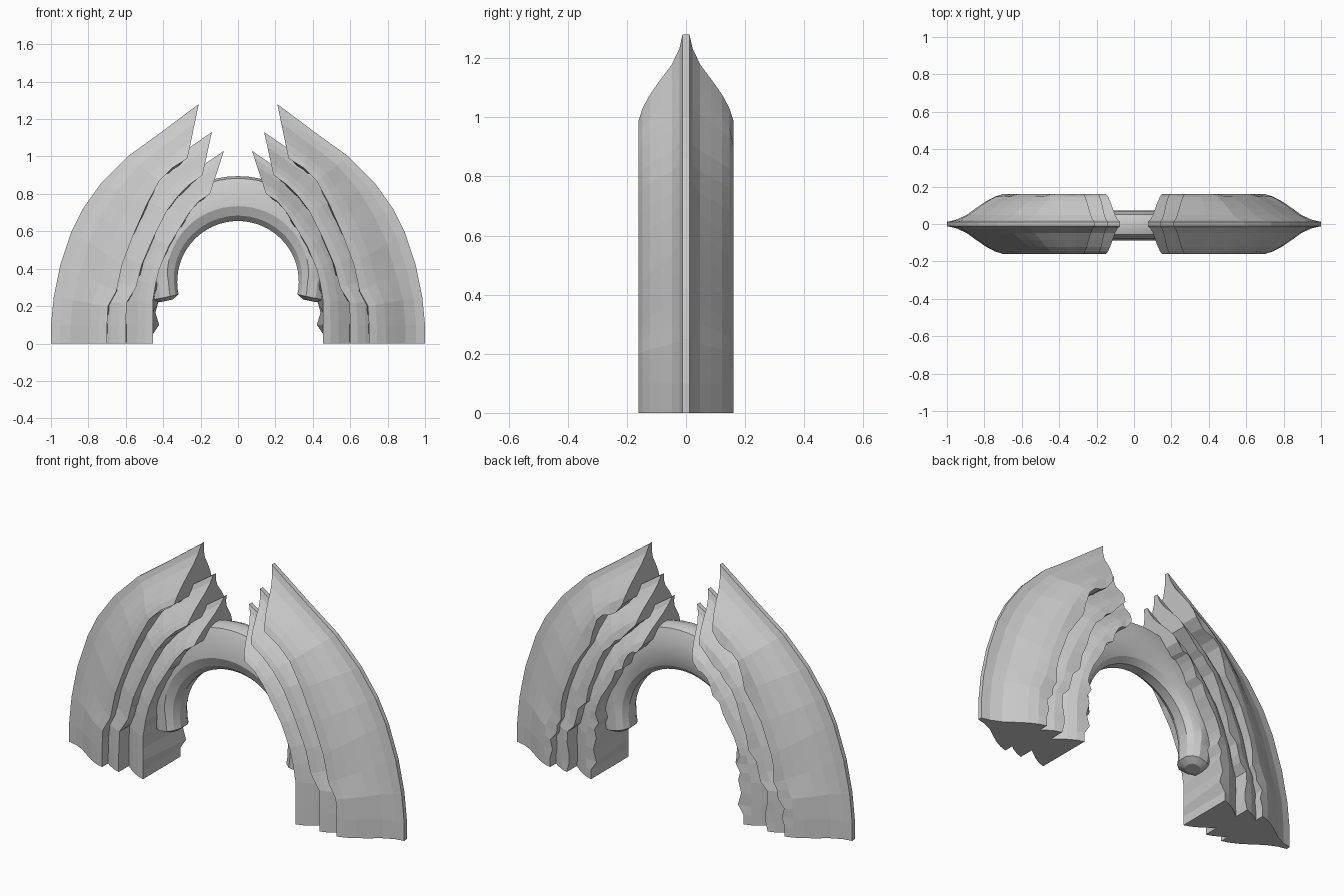
import bpy, bmesh, math, random

random.seed(4)
if "Cube" in bpy.data.objects:
    bpy.data.objects.remove(bpy.data.objects["Cube"])

grey = bpy.data.materials.new("light_grey")
grey.use_nodes = True
grey.diffuse_color = (0.6, 0.6, 0.6, 1)
grey.node_tree.nodes["Principled BSDF"].inputs["Base Color"].default_value = grey.diffuse_color


def loft(name, rings):
    """Skin closed cross-sections, cap both ends."""
    bm = bmesh.new()
    rows = [[bm.verts.new(p) for p in ring] for ring in rings]
    n = len(rows[0])
    for a, b in zip(rows, rows[1:]):
        for i in range(n):
            j = (i + 1) % n
            bm.faces.new((a[i], a[j], b[j], b[i]))
    bm.faces.new(rows[0])
    bm.faces.new(rows[-1])
    bmesh.ops.recalc_face_normals(bm, faces=bm.faces)
    mesh = bpy.data.meshes.new(name)
    bm.to_mesh(mesh)
    bm.free()
    mesh.materials.append(grey)
    obj = bpy.data.objects.new(name, mesh)
    bpy.context.collection.objects.link(obj)
    return obj


def sample(path, t):
    """Point at fraction t of a polyline."""
    s = t * (len(path) - 1)
    i = min(int(s), len(path) - 2)
    f = s - i
    return [a + (b - a) * f for a, b in zip(path[i], path[i + 1])]


# Blade section: fraction from ridge to inner rim, half thickness
BLADE = [(0, .012), (.16, .022), (.35, .048), (.52, .085), (.7, .122), (.86, .147), (1, .16)]


def blade(name, ridge, rim, steps=18):
    """Wedge from a thin outer ridge to a broad inner rim, with a stepped back rim."""
    rings = []
    for k in range(steps + 1):
        t = k / steps
        o, i = sample(ridge, t), sample(rim, t)
        notch = 0
        if 0 < k < steps:
            notch = random.choice((0, .05, .12))

        def place(f, y):
            return (o[0] + (i[0] - o[0]) * f, y, o[1] + (i[1] - o[1]) * f)

        front = [place(f, -y) for f, y in BLADE]
        back = [place(f + (notch if f == 1 else 0), y) for f, y in BLADE]
        rings.append(front + back[::-1])
    obj = loft(name, rings)
    mirror = obj.modifiers.new("both_sides", 'MIRROR')
    mirror.use_axis[0] = True
    mirror.use_mirror_merge = False
    return obj


# Three nested blades on each side, (x, z) from base to tip
blade("outer_blades",
      [(1, 0), (1, .1), (.985, .25), (.95, .42), (.89, .6), (.83, .72),
       (.73, .86), (.59, 1), (.41, 1.13), (.21, 1.28)],
      [(.7, 0), (.7, .1), (.695, .2), (.65, .28), (.62, .42), (.56, .58),
       (.49, .74), (.42, .87), (.35, .94), (.27, .99)])
blade("middle_blades",
      [(.87, 0), (.87, .1), (.86, .22), (.82, .38), (.77, .54), (.7, .68),
       (.6, .81), (.46, .92), (.3, 1.02), (.14, 1.13)],
      [(.6, 0), (.6, .1), (.595, .22), (.545, .3), (.515, .42), (.45, .57),
       (.38, .71), (.32, .79), (.26, .85), (.19, .9)])
blade("inner_blades",
      [(.73, 0), (.73, .1), (.72, .22), (.69, .36), (.64, .5), (.57, .63),
       (.47, .75), (.35, .84), (.22, .93), (.075, 1.03)],
      [(.455, 0), (.455, .1), (.455, .23), (.44, .32), (.42, .4), (.37, .52),
       (.31, .62), (.26, .7), (.21, .76), (.15, .8)])

# Central arch: radial fraction and y of its rounded section
SECTION = [(0, -.03), (.12, -.065), (.33, -.087), (.7, -.08), (.95, -.055), (1, -.02),
           (1, .02), (.95, .05), (.7, .07), (.33, .072), (.12, .055), (0, .025)]
arch = []
low, high, count = -12, 192, 36
for k in range(count + 1):
    a = math.radians(low + (high - low) * k / count)
    depth = .14 + .1 * max(math.sin(a), 0) ** .6
    arch.append([((.325 + depth * f) * math.cos(a), y, .33 + (.325 + depth * f) * math.sin(a))
                 for f, y in SECTION])


# Rounded ends
def shrink(ring, angle, scale, push):
    cx = sum(p[0] for p in ring) / len(ring)
    cz = sum(p[2] for p in ring) / len(ring)
    side = 1 if angle > 90 else -1
    a = math.radians(angle)
    return [(cx + (p[0] - cx) * scale - side * push * math.sin(a), p[1] * scale,
             cz + (p[2] - cz) * scale + side * push * math.cos(a)) for p in ring]


arch.insert(0, shrink(arch[0], low, .5, .02))
arch.append(shrink(arch[-1], high, .5, .02))
ring = loft("central_arch", arch)

bpy.ops.object.select_all(action='DESELECT')
ring.select_set(True)
bpy.context.view_layer.objects.active = ring
bpy.ops.object.shade_smooth_by_angle(angle=math.radians(25))
